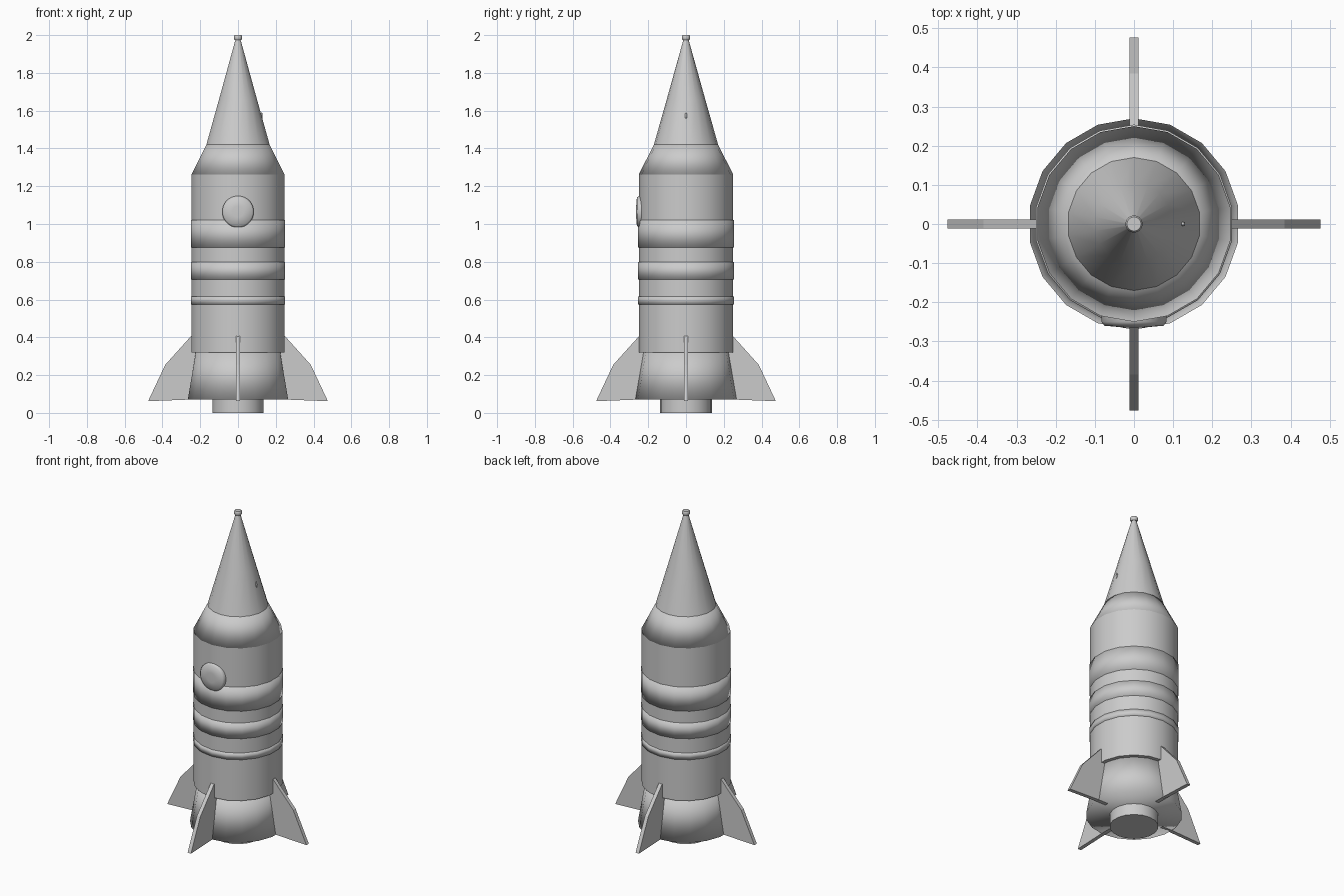
import bpy, bmesh, math
from mathutils import Matrix, Vector

if "Cube" in bpy.data.objects:
    bpy.data.objects.remove(bpy.data.objects["Cube"])

SIDES = 18


def finish(name, bm, angle):
    bmesh.ops.remove_doubles(bm, verts=bm.verts, dist=1e-5)
    bmesh.ops.recalc_face_normals(bm, faces=bm.faces)
    me = bpy.data.meshes.new(name)
    bm.to_mesh(me)
    bm.free()
    ob = bpy.data.objects.new(name, me)
    bpy.context.collection.objects.link(ob)
    bpy.ops.object.select_all(action='DESELECT')
    ob.select_set(True)
    bpy.context.view_layer.objects.active = ob
    if angle:
        bpy.ops.object.shade_smooth_by_angle(angle=math.radians(angle))
    return ob


def lathe(name, profile, sides=SIDES, angle=40, matrix=Matrix()):
    """Turn (radius, height) points round z and close both ends."""
    bm = bmesh.new()
    rings = []
    for r, z in profile:
        rings.append([bm.verts.new((r * math.cos(a), r * math.sin(a), z))
                      for a in (2 * math.pi * (i + 0.5) / sides for i in range(sides))])
    for lo, hi in zip(rings, rings[1:]):
        for i in range(sides):
            j = (i + 1) % sides
            bm.faces.new((lo[i], lo[j], hi[j], hi[i]))
    bm.faces.new(rings[0])
    bm.faces.new(rings[-1])
    bm.transform(matrix)
    return finish(name, bm, angle)


# hull stack, bottom to top
lathe("engine_nozzle", [(0.137, 0), (0.137, 0.09)])
lathe("engine_skirt", [(0.27, 0.07), (0.226, 0.325)], angle=120)
lathe("main_body", [(0.25, 0.32), (0.25, 1.262)])
lathe("shoulder", [(0.25, 1.262), (0.17, 1.42)], angle=120)
lathe("nose_cone", [(0.17, 1.42), (0.102, 1.66), (0.012, 1.982)])
lathe("nose_tip", [(0.018, 1.974), (0.022, 1.98), (0.022, 1.994), (0.018, 2.0)])

# raised bands round the body
for i, (z0, z1) in enumerate([(0.575, 0.615), (0.705, 0.80), (0.875, 1.022)]):
    lathe(f"body_band_{i + 1}", [(0.24, z0), (0.254, z0), (0.254, z1), (0.24, z1)], angle=120)

# round porthole on the front
lathe("porthole", [(0.083, 0.225), (0.084, 0.25), (0.076, 0.26), (0.03, 0.264)],
      sides=24, angle=60,
      matrix=Matrix.Translation((0, 0, 1.065)) @ Matrix.Rotation(math.pi / 2, 4, 'X'))

# small stud on the right of the nose
bm = bmesh.new()
bmesh.ops.create_uvsphere(bm, u_segments=10, v_segments=6, radius=1)
bm.transform(Matrix.Translation((0.125, 0, 1.572)) @ Matrix.Diagonal((0.006, 0.006, 0.02, 1)))
finish("nose_stud", bm, 60)

# four fins
FIN = [(0.2, 0.07), (0.27, 0.07), (0.476, 0.062), (0.385, 0.255), (0.248, 0.407), (0.215, 0.407)]
for k in range(4):
    bm = bmesh.new()
    face = bm.faces.new([bm.verts.new((x, -0.0115, z)) for x, z in FIN])
    ext = bmesh.ops.extrude_face_region(bm, geom=[face])
    bmesh.ops.translate(bm, vec=Vector((0, 0.023, 0)),
                        verts=[v for v in ext["geom"] if isinstance(v, bmesh.types.BMVert)])
    bm.transform(Matrix.Rotation(k * math.pi / 2, 4, 'Z'))
    finish(f"fin_{k + 1}", bm, 0)
